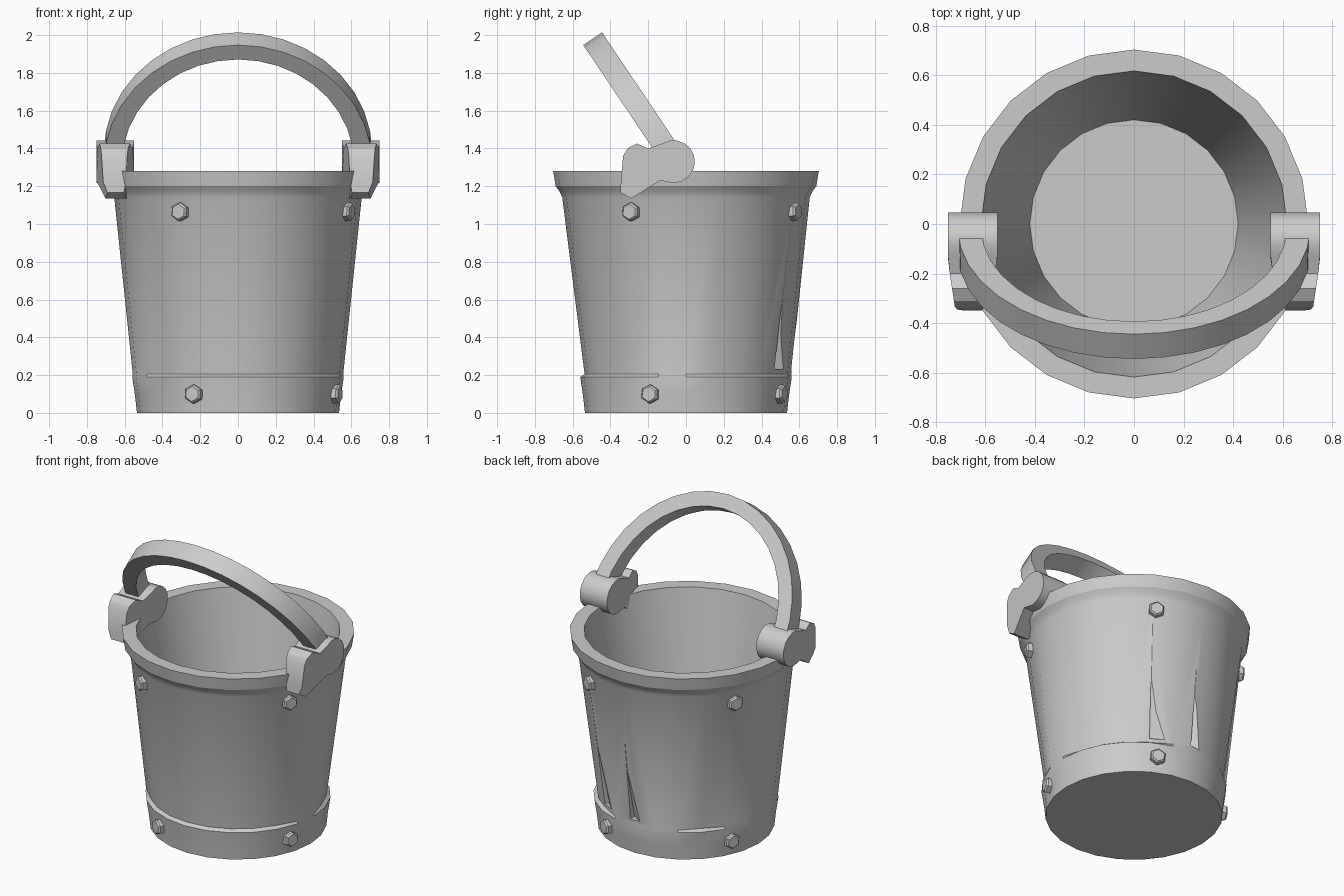
import bpy, bmesh
from math import sin, cos, pi, radians
from mathutils import Vector, Matrix

if "Cube" in bpy.data.objects:
    bpy.data.objects.remove(bpy.data.objects["Cube"])


def make(name, verts, faces, angle=30):
    bm = bmesh.new()
    vs = [bm.verts.new(v) for v in verts]
    for f in faces:
        bm.faces.new([vs[i] for i in f])
    bmesh.ops.recalc_face_normals(bm, faces=bm.faces)
    me = bpy.data.meshes.new(name)
    bm.to_mesh(me)
    bm.free()
    ob = bpy.data.objects.new(name, me)
    bpy.context.collection.objects.link(ob)
    if angle:
        smooth(ob, angle)
    return ob


def smooth(ob, angle):
    bpy.ops.object.select_all(action='DESELECT')
    ob.select_set(True)
    bpy.context.view_layer.objects.active = ob
    bpy.ops.object.shade_smooth_by_angle(angle=radians(angle))


def loft(rings, closed=False):
    """Join equal-size rings of points into a capped skin."""
    n = len(rings[0])
    verts = [p for r in rings for p in r]
    faces = [(i * n + k, i * n + (k + 1) % n, (i + 1) * n + (k + 1) % n, (i + 1) * n + k)
             for i in range(len(rings) - 1) for k in range(n)]
    faces += [tuple(range(n)), tuple(range((len(rings) - 1) * n, len(rings) * n))]
    return verts, faces


def polar(r, deg, z):
    a = radians(deg)
    return Vector((r * cos(a), r * sin(a), z))


# Bucket: revolved profile, with the band ledge worn away in places
N = 24
LEDGE = 3
WORN = {23, 0, 5, 6, 7, 8, 10, 11, 12, 13, 14}
profile = [(0.535, 0), (0.545, 0.09), (0.56, 0.19), (0.537, 0.205), (0.655, 1.14),
           (0.668, 1.17), (0.69, 1.2), (0.703, 1.28), (0.617, 1.28), (0.42, 0.1)]
rings = []
for i, (r, z) in enumerate(profile):
    rings.append([polar(0.557 if i == LEDGE and k in WORN else r, k * 360 / N, z)
                  for k in range(N)])
bucket = make("bucket", *loft(rings), angle=None)


# Cracks between the staves: narrow tapering wedges cut from the wall
def crack(name, a, width, top, bottom, r_top, r_bot, depth):
    pts = []
    for z, r, w in ((top, r_top, 0.5), (bottom, r_bot, width)):
        d = depth if z == bottom else depth * 0.3
        pts.append([polar(r - d, a, z), polar(r + 0.03, a, z), polar(r + 0.03, a + w, z)])
    ob = make(name, *loft(pts), angle=None)
    ob.hide_render = True
    return ob


cutters = [crack("crack_cutter_a", 60, 14, 1.04, 0.23, 0.643, 0.541, 0.03),
           crack("crack_cutter_b", 88, 9, 0.75, 0.23, 0.606, 0.541, 0.025),
           crack("crack_cutter_c", -50, 4, 1.22, 0.16, 0.607, 0.42, -0.02)]
for c in cutters:
    m = bucket.modifiers.new("cut", 'BOOLEAN')
    m.operation = 'DIFFERENCE'
    m.solver = 'EXACT'
    m.object = c
bpy.context.view_layer.objects.active = bucket
bucket.select_set(True)
for m in list(bucket.modifiers):
    bpy.ops.object.modifier_apply(modifier=m.name)
for c in cutters:
    bpy.data.objects.remove(c)
smooth(bucket, 22)

# Hexagonal bolts, four near the rim and four on the band
for row, r, z, angles in (("upper", 0.645, 1.065, (-118, -26.5, 62, 152)),
                          ("lower", 0.546, 0.1, (-115, -20, 65, 155))):
    for i, a in enumerate(angles):
        out = polar(1, a, 0)
        side = polar(1, a + 90, 0)
        hexes = [[out * (r + d) + side * (s * cos(k * pi / 3 + 0.45))
                  + Vector((0, 0, z + s * sin(k * pi / 3 + 0.45))) for k in range(6)]
                 for d, s in ((-0.04, 0.05), (0.02, 0.05), (0.03, 0.04))]
        make(f"{row}_bolt_{i + 1}", *loft(hexes), angle=None)

# Handle: half ellipse with a rectangular section, leaning to the front
up = Vector((0, -0.558, 0.83))
wide = Vector((0, 0.83, 0.558)) * 0.06
pivot = Vector((0, -0.07, 1.35))
arch = []
for i in range(19):
    a = pi * i / 18
    o = pivot + Vector((0.71 * cos(a), 0, 0)) + up * 0.76 * sin(a)
    n = pivot + Vector((0.615 * cos(a), 0, 0)) + up * 0.668 * sin(a)
    arch.append([o - wide, o + wide, n + wide, n - wide])
make("handle", *loft(arch))

# Handle mounts: round hub with a hooked lobe, tapering toward the front
outline = [(-0.066 + 0.113 * cos(radians(d)), 1.33 + 0.113 * sin(radians(d)))
           for d in range(-110, 126, 21)]
outline += [(-0.2, 1.40), (-0.26, 1.426), (-0.31, 1.40), (-0.333, 1.36),
            (-0.345, 1.22), (-0.348, 1.167), (-0.29, 1.135), (-0.137, 1.23)]


def squeeze(y, z):
    t = max(0, min(1, (-0.15 - y) / 0.2))
    low = max(0, min(1, (1.24 - z) / 0.1)) * t
    return 0.55 + 0.04 * t + 0.02 * low, 0.75 - 0.03 * t - 0.04 * low


for name, s in (("right_mount", 1), ("left_mount", -1)):
    sides = [[Vector((s * squeeze(y, z)[e], y, z)) for y, z in outline] for e in (0, 1)]
    make(name, *loft(sides))
